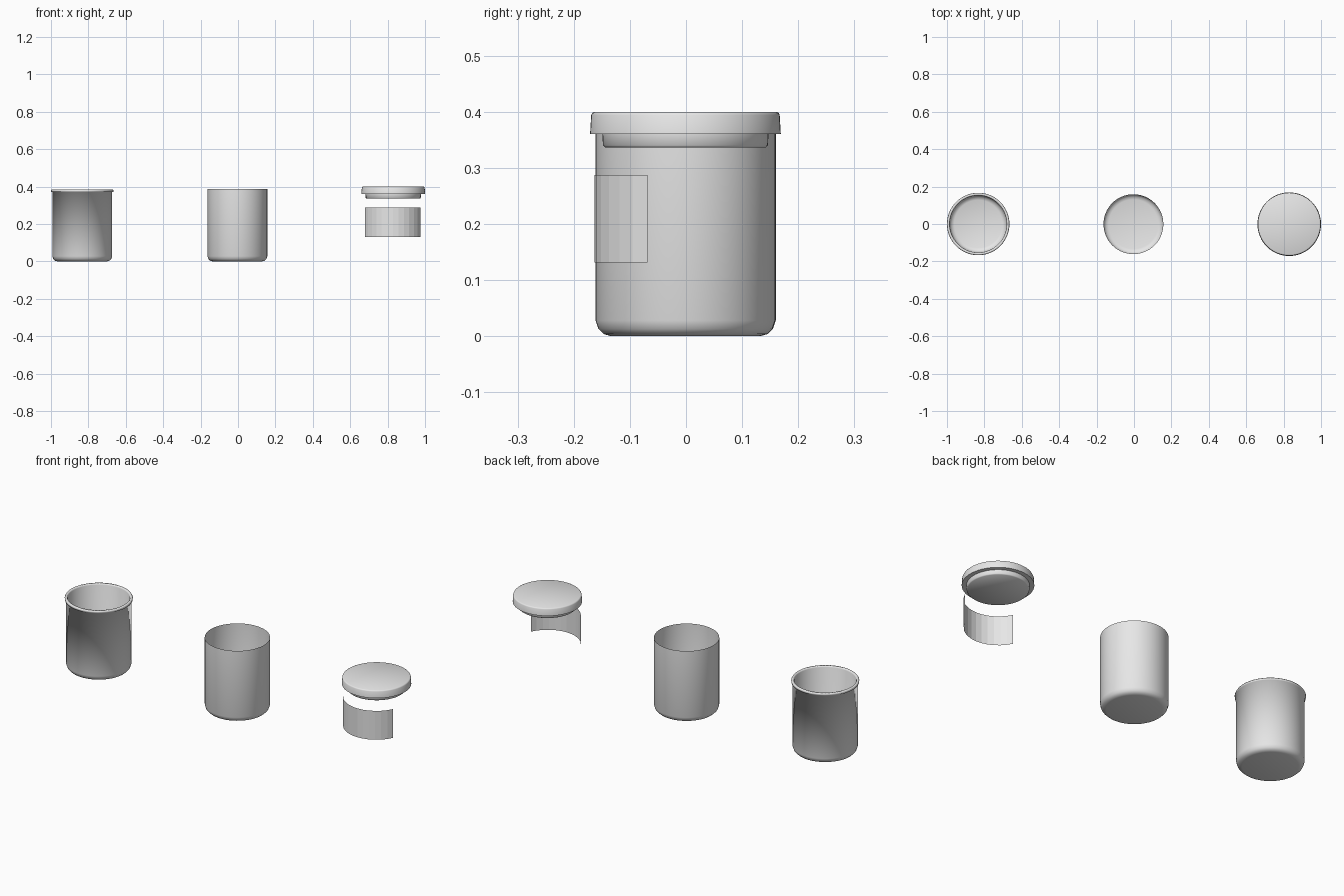
import bpy
import bmesh
from math import radians, sin, cos, tau

if "Cube" in bpy.data.objects:
    bpy.data.objects.remove(bpy.data.objects["Cube"])

SIDES = 64

grey = bpy.data.materials.new("light_grey")
grey.use_nodes = True
grey.diffuse_color = (0.8, 0.8, 0.8, 1)
grey.node_tree.nodes["Principled BSDF"].inputs["Base Color"].default_value = (0.8, 0.8, 0.8, 1)


def add_object(name, bm, location, smooth_angle=None):
    mesh = bpy.data.meshes.new(name)
    bm.to_mesh(mesh)
    bm.free()
    mesh.materials.append(grey)
    obj = bpy.data.objects.new(name, mesh)
    obj.location = location
    bpy.context.collection.objects.link(obj)
    if smooth_angle:
        bpy.ops.object.select_all(action='DESELECT')
        obj.select_set(True)
        bpy.context.view_layer.objects.active = obj
        bpy.ops.object.shade_smooth_by_angle(angle=radians(smooth_angle))
    return obj


def lathe(name, profile, location, smooth_angle):
    """Turn a (radius, height) profile around the z axis."""
    bm = bmesh.new()
    verts = [bm.verts.new((r, 0, z)) for r, z in profile]
    edges = [bm.edges.new(pair) for pair in zip(verts, verts[1:])]
    bmesh.ops.spin(bm, geom=verts + edges, cent=(0, 0, 0), axis=(0, 0, 1),
                   angle=tau, steps=SIDES)
    bmesh.ops.remove_doubles(bm, verts=bm.verts, dist=0.0001)
    bmesh.ops.recalc_face_normals(bm, faces=bm.faces)
    return add_object(name, bm, location, smooth_angle)


# Rounded base shared by both jars
base = [(0, 0), (0.132, 0), (0.146, 0.004), (0.155, 0.013), (0.16, 0.028)]

# Jar with an overhanging lip and a thin inner wall
lip = [(0.16, 0.371), (0.166, 0.371), (0.167, 0.379), (0.164, 0.384), (0.155, 0.384)]
inside = [(0.152, 0.378), (0.152, 0.03), (0.143, 0.014), (0.128, 0.008), (0, 0.008)]
lathe("lipped_jar", base + lip + inside, (-0.833, 0, 0), 100)

# Plain open shell
lathe("open_jar", base + [(0.16, 0.388)], (-0.003, -0.001, 0), 60)

# Lid with a plug underneath
lathe("lid", [(0, 0.336), (0.143, 0.336), (0.147, 0.34), (0.148, 0.36),
              (0.17, 0.36), (0.168, 0.394), (0.166, 0.398), (0.162, 0.4), (0, 0.4)],
      (0.83, -0.001, 0), 50)

# Curved label around the front, left faceted
label = bmesh.new()
half, steps = radians(65), 12
columns = []
for i in range(steps + 1):
    a = -half + 2 * half * i / steps
    columns.append([label.verts.new((0.163 * sin(a), -0.163 * cos(a), z)) for z in (0.131, 0.287)])
for left, right in zip(columns, columns[1:]):
    label.faces.new((left[0], right[0], right[1], left[1]))
add_object("label", label, (0.828, 0, 0))
